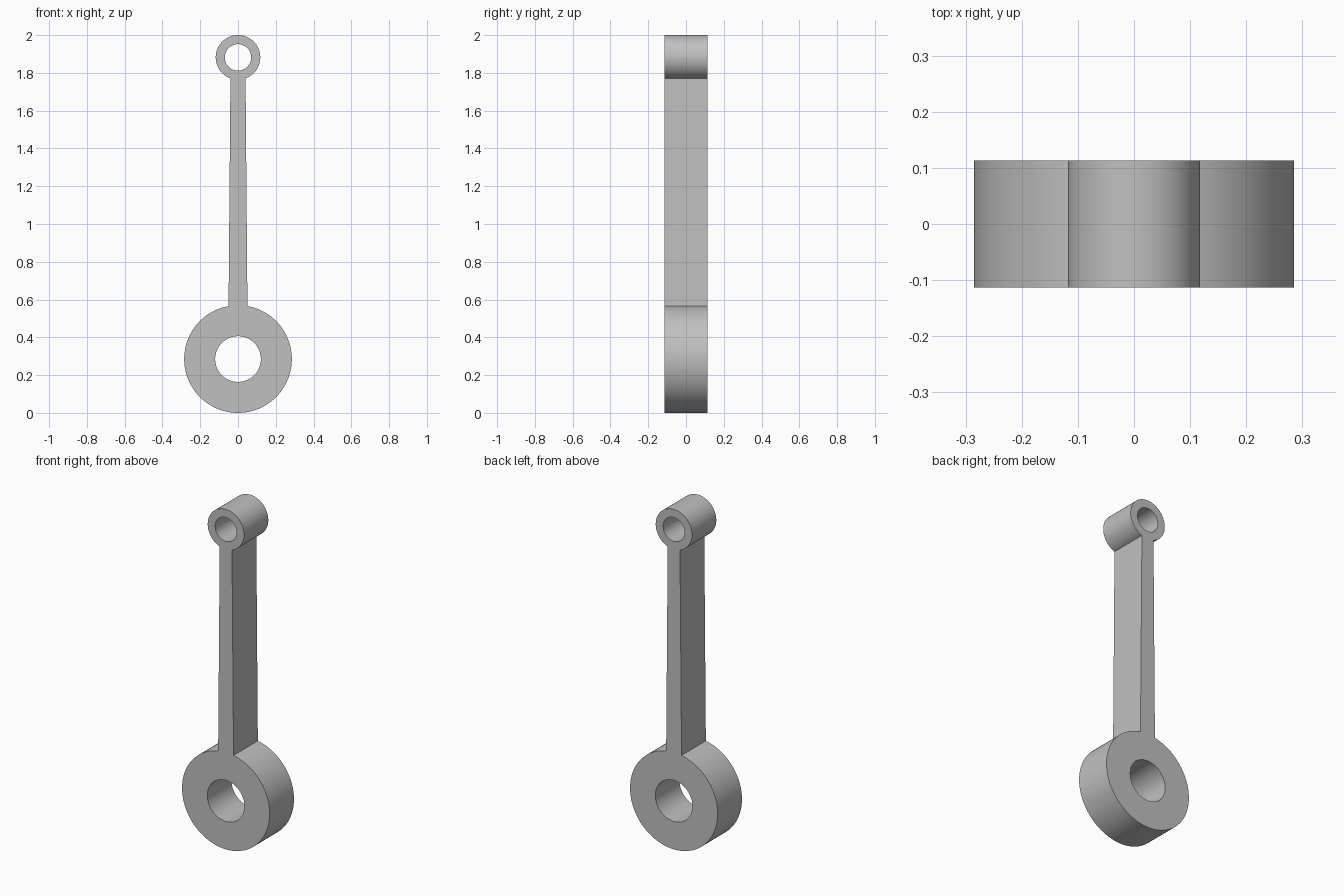
import bpy
import bmesh
from math import asin, cos, sin, pi, radians

cube = bpy.data.objects.get("Cube")
if cube:
    bpy.data.objects.remove(cube)

HALF_DEPTH = 0.113
BIG_Z, BIG_R, BIG_HOLE = 0.285, 0.285, 0.121
SMALL_Z, SMALL_R, SMALL_HOLE = 1.882, 0.118, 0.07
ROD_BOTTOM, ROD_TOP = 0.05, 0.04  # half widths of the tapered shank


def arc(z, radius, start, end, steps=96):
    """Points on a circle centred on the rod axis."""
    angles = [start + (end - start) * i / steps for i in range(steps + 1)]
    return [(radius * cos(a), z + radius * sin(a)) for a in angles]


def add_loop(curve, points):
    spline = curve.splines.new("POLY")
    spline.points.add(len(points) - 1)
    for point, (x, z) in zip(spline.points, points):
        point.co = (x, z, 0, 1)
    spline.use_cyclic_u = True


# Outline: small eye over the top, then big eye round the bottom
a = asin(ROD_TOP / SMALL_R)
b = asin(ROD_BOTTOM / BIG_R)
outline = arc(SMALL_Z, SMALL_R, -pi / 2 + a, 3 * pi / 2 - a)
outline += arc(BIG_Z, BIG_R, pi / 2 + b, 5 * pi / 2 - b)

curve = bpy.data.curves.new("rod_profile", "CURVE")
curve.dimensions = "2D"
curve.fill_mode = "BOTH"
curve.extrude = HALF_DEPTH
add_loop(curve, outline)
for z, radius in ((BIG_Z, BIG_HOLE), (SMALL_Z, SMALL_HOLE)):
    add_loop(curve, arc(z, radius, 0, 2 * pi)[:-1])

# Extruded profile becomes one clean mesh standing upright
rod = bpy.data.objects.new("connecting_rod", curve)
bpy.context.collection.objects.link(rod)
rod.rotation_euler.x = radians(90)
bpy.ops.object.select_all(action="DESELECT")
rod.select_set(True)
bpy.context.view_layer.objects.active = rod
bpy.ops.object.convert(target="MESH")
bpy.ops.object.transform_apply(location=False, rotation=True, scale=False)

bm = bmesh.new()
bm.from_mesh(rod.data)
bmesh.ops.remove_doubles(bm, verts=bm.verts, dist=0.0001)
bmesh.ops.recalc_face_normals(bm, faces=bm.faces)
bm.to_mesh(rod.data)
bm.free()
bpy.ops.object.shade_smooth_by_angle(angle=radians(30))

# Plain grey metal
grey = bpy.data.materials.new("grey_metal")
grey.use_nodes = True
color = (0.53, 0.53, 0.53, 1)
grey.diffuse_color = color
grey.node_tree.nodes["Principled BSDF"].inputs["Base Color"].default_value = color
rod.data.materials.clear()
rod.data.materials.append(grey)
